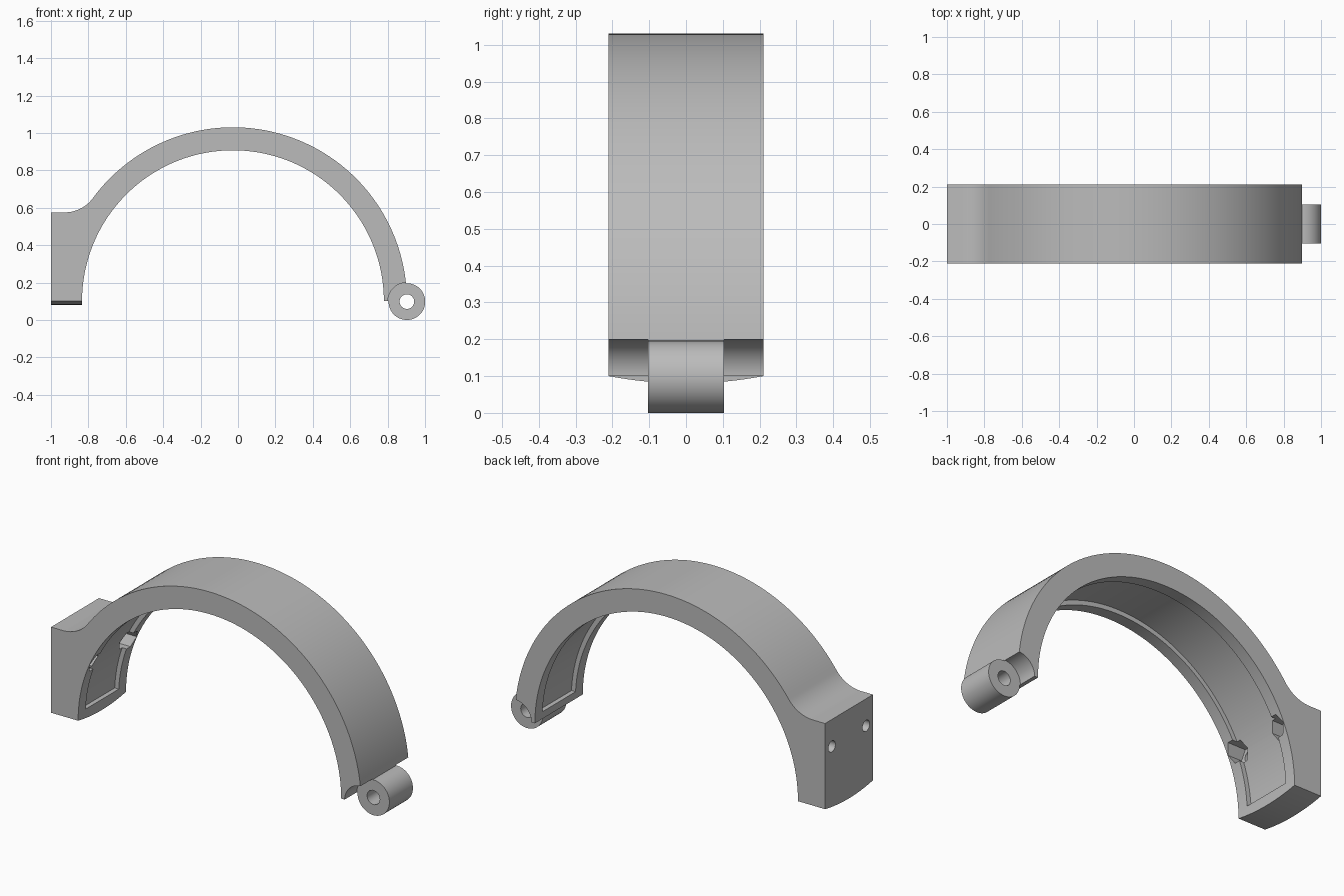
import bpy, bmesh
from math import cos, sin, pi, atan2, hypot, sqrt

old = bpy.data.objects.get("Cube")
if old:
    bpy.data.objects.remove(old)

CX, CZ = -0.027, 0.10         # centre of the arch
R_IN, R_OUT = 0.807, 0.93
HALF = 0.21                   # half depth of the arch
PIN_X, PIN_Z = 0.903, 0.098   # hinge axis
KNUCKLE = 0.103               # half length of the hinge barrel

grey = bpy.data.materials.new("plain_grey")
grey.use_nodes = True
grey.diffuse_color = (0.5, 0.5, 0.5, 1)
grey.node_tree.nodes["Principled BSDF"].inputs["Base Color"].default_value = (0.5, 0.5, 0.5, 1)


def arc(cx, cz, r, start, end, steps):
    return [(cx + r * cos(start + (end - start) * i / steps),
             cz + r * sin(start + (end - start) * i / steps)) for i in range(steps + 1)]


def circle(cx, cz, r, steps):
    return arc(cx, cz, r, 0, 2 * pi, steps)[:-1]


def prism(name, outline, axis, low, high):
    """Extrude an (x, z) outline along y, or a (y, z) outline along x."""
    bm = bmesh.new()
    place = (lambda p, d: (p[0], d, p[1])) if axis == "Y" else (lambda p, d: (d, p[0], p[1]))
    face = bm.faces.new([bm.verts.new(place(p, low)) for p in outline])
    grown = bmesh.ops.extrude_face_region(bm, geom=[face])["geom"]
    shift = (0, high - low, 0) if axis == "Y" else (high - low, 0, 0)
    bmesh.ops.translate(bm, vec=shift, verts=[v for v in grown if isinstance(v, bmesh.types.BMVert)])
    bmesh.ops.recalc_face_normals(bm, faces=bm.faces)
    mesh = bpy.data.meshes.new(name)
    bm.to_mesh(mesh)
    bm.free()
    mesh.materials.append(grey)
    obj = bpy.data.objects.new(name, mesh)
    bpy.context.collection.objects.link(obj)
    return obj


def combine(target, tool, operation="DIFFERENCE"):
    mod = target.modifiers.new(tool.name, "BOOLEAN")
    mod.operation, mod.solver, mod.object = operation, "EXACT", tool
    bpy.context.view_layer.objects.active = target
    bpy.ops.object.modifier_apply(modifier=mod.name)
    bpy.data.objects.remove(tool)


# Arch with a filleted mounting block on one end
SHELF, FILLET = 0.575, 0.188
fx, fz = -0.927, SHELF + FILLET
meet = atan2(fz - CZ, fx - CX)
outline = arc(CX, CZ, R_OUT, 0, meet, 72)
outline += arc(fx, fz, FILLET, meet - pi, -pi / 2, 14)[1:]
outline += [(-1, SHELF), (-1, 0.05), (CX - R_IN, 0.05)]
outline += arc(CX, CZ, R_IN, pi, 0, 96)
clamp = prism("clamp_half", outline, "Y", -HALF, HALF)

# Crowned underside of the mounting block
crown = 1.11
tilt = atan2(0.25, crown)
under = arc(0, 0.08 + crown, crown, -pi / 2 - tilt, -pi / 2 + tilt, 28) + [(0.25, -0.1), (-0.25, -0.1)]
combine(clamp, prism("crown_cutter", under, "X", -1.1, -0.7))

# Shallow recess inside the arch, leaving a rim all round
lift = atan2(0.04, 0.832)
combine(clamp, prism("recess_cutter", arc(CX, CZ, R_IN + 0.025, lift, pi - lift, 96), "Y", -0.145, 0.145))

# Screw holes through the block with hexagonal nut pockets inside
for side in (-1, 1):
    y, z = side * 0.15, 0.425
    combine(clamp, prism("nut_cutter", circle(y, z, 0.057, 6), "X", -0.85, -0.6))
    combine(clamp, prism("screw_cutter", circle(y, z, 0.031, 24), "X", -1.1, -0.7))

# Clearance for the mating hinge barrels
for low, high in ((-0.4, -KNUCKLE), (KNUCKLE, 0.4)):
    combine(clamp, prism("clearance_cutter", circle(PIN_X, PIN_Z, 0.102, 64), "Y", low, high))

# Hinge barrel and pin hole
combine(clamp, prism("hinge_barrel", circle(PIN_X, PIN_Z, 0.098, 64), "Y", -KNUCKLE, KNUCKLE), "UNION")
combine(clamp, prism("pin_cutter", circle(PIN_X, PIN_Z, 0.039, 32), "Y", -0.4, 0.4))

bpy.ops.object.select_all(action="DESELECT")
clamp.select_set(True)
bpy.context.view_layer.objects.active = clamp
bpy.ops.object.shade_smooth_by_angle(angle=0.4)
